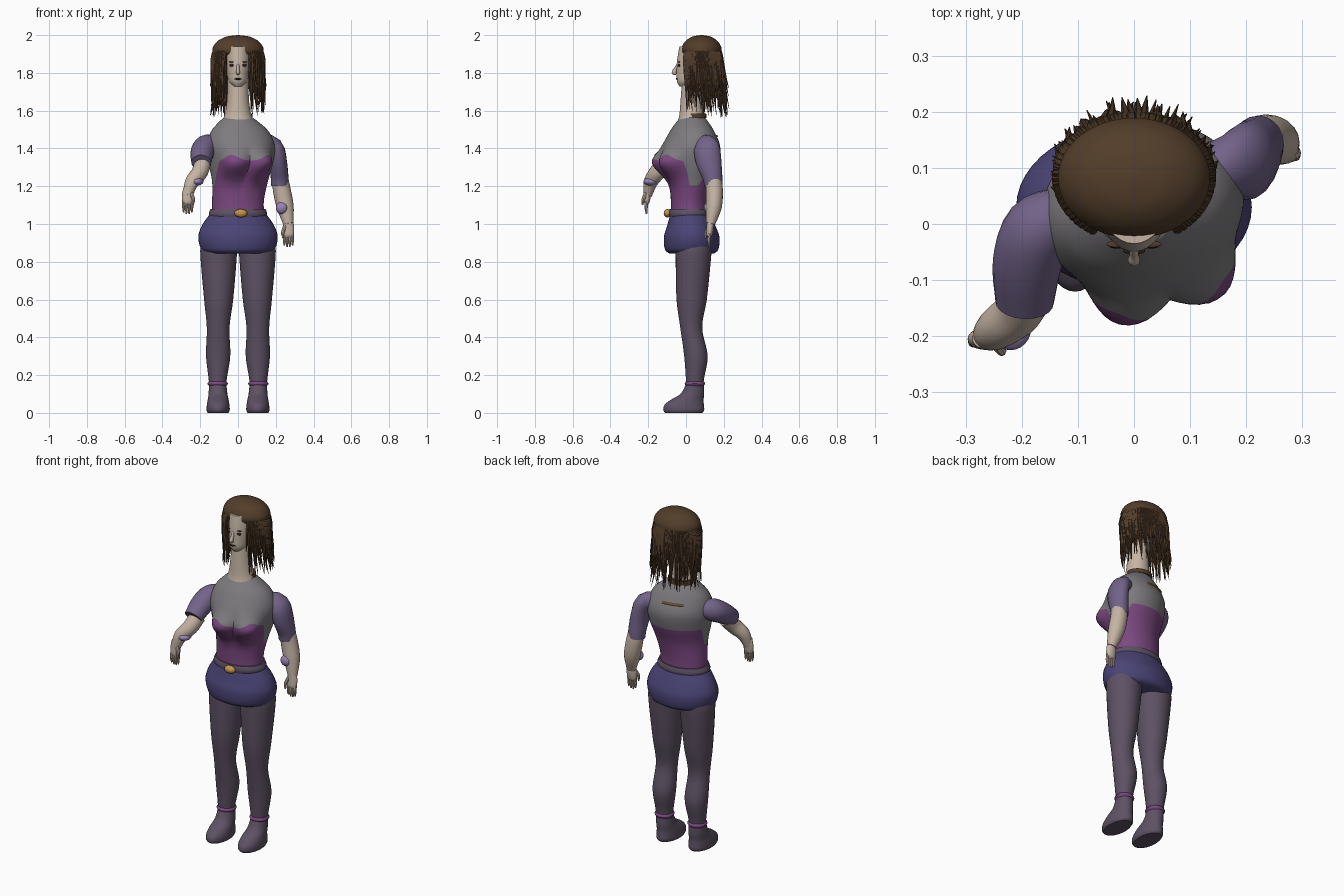
import bpy, bmesh, math, random
from mathutils import Vector, Matrix

random.seed(4)
if "Cube" in bpy.data.objects:
    bpy.data.objects.remove(bpy.data.objects["Cube"])


def material(name, *rgb):
    m = bpy.data.materials.new(name)
    m.use_nodes = True
    m.diffuse_color = (*rgb, 1)
    bsdf = next(n for n in m.node_tree.nodes if n.type == "BSDF_PRINCIPLED")
    bsdf.inputs["Base Color"].default_value = (*rgb, 1)
    return m


SKIN = material("skin", .56, .46, .37)
GREY = material("grey_cloth", .21, .20, .21)
PLUM = material("plum_cloth", .20, .065, .22)
BLUE = material("indigo_cloth", .07, .058, .18)
TIGHTS = material("dusky_tights", .11, .083, .125)
SLEEVE = material("violet_sleeve", .17, .125, .25)
LILAC = material("lilac_trim", .31, .23, .46)
HAIR = material("brown_hair", .085, .047, .023)
GOLD = material("gold", .55, .30, .07)
DARK = material("dark_brown", .03, .018, .018)
built = []


def finish(name, bm, mats):
    bmesh.ops.recalc_face_normals(bm, faces=bm.faces)
    mesh = bpy.data.meshes.new(name)
    bm.to_mesh(mesh)
    bm.free()
    for m in mats:
        mesh.materials.append(m)
    ob = bpy.data.objects.new(name, mesh)
    bpy.context.collection.objects.link(ob)
    built.append(ob)
    return ob


def skin_rings(bm, rings, split=None):
    """Bridge rings of points; rows from split upward take the second material."""
    rows = [[bm.verts.new(p) for p in ring] for ring in rings]
    n = len(rows[0])
    for r in range(len(rows) - 1):
        for i in range(n):
            j = (i + 1) % n
            f = bm.faces.new((rows[r][i], rows[r][j], rows[r + 1][j], rows[r + 1][i]))
            f.material_index = int(split is not None and r >= split)
    bm.faces.new(rows[0][::-1])
    top = bm.faces.new(rows[-1])
    top.material_index = int(split is not None)


def sample(keys, p):
    """Smooth interpolation of key tuples by their first entry."""
    last = len(keys) - 1
    i = max([j for j in range(last) if keys[j][0] <= p] or [0])
    a, b = keys[i], keys[i + 1]
    h = b[0] - a[0]
    s = (p - a[0]) / h

    def slope(j, c):
        lo, hi = keys[max(j - 1, 0)], keys[min(j + 1, last)]
        return (hi[c] - lo[c]) / (hi[0] - lo[0])
    return [(1 + 2 * s) * (1 - s) ** 2 * a[c] + s * s * (3 - 2 * s) * b[c]
            + h * s * (1 - s) * ((1 - s) * slope(i, c) - s * slope(i + 1, c))
            for c in range(1, len(a))]


def loft(name, keys, mat, rows=20, sides=36):
    """Stack of level ellipses, keys are (z, x, y, x radius, y radius)."""
    rings = []
    for r in range(rows + 1):
        z = keys[0][0] + (keys[-1][0] - keys[0][0]) * r / rows
        x, y, rx, ry = sample(keys, z)
        rings.append([(x + max(rx, .001) * math.cos(t), y + max(ry, .001) * math.sin(t), z)
                      for t in (math.tau * i / sides for i in range(sides))])
    bm = bmesh.new()
    skin_rings(bm, rings)
    return finish(name, bm, [mat])


def tube(bm, keys, rows=12, sides=20):
    """Tube along a path, keys are (x, y, z, radius, side radius)."""
    keys = [(i, *k) for i, k in enumerate(keys)]
    pts = [sample(keys, (len(keys) - 1) * r / rows) for r in range(rows + 1)]
    rings = []
    for r, (x, y, z, a, b) in enumerate(pts):
        d = Vector(pts[min(r + 1, rows)][:3]) - Vector(pts[max(r - 1, 0)][:3])
        v = d.cross(Vector((1, 0, 0))).normalized()
        w = v.cross(d).normalized()
        rings.append([Vector((x, y, z)) + w * a * math.cos(t) + v * b * math.sin(t)
                      for t in (math.tau * i / sides for i in range(sides))])
    skin_rings(bm, rings)


def limb(name, keys, mat, **kw):
    bm = bmesh.new()
    tube(bm, keys, **kw)
    return finish(name, bm, [mat])


def ball(name, centre, size, mat):
    bm = bmesh.new()
    bmesh.ops.create_uvsphere(bm, u_segments=24, v_segments=14, radius=1,
                              matrix=Matrix.Translation(centre) @ Matrix.Diagonal((*size, 1)))
    return finish(name, bm, [mat])


# Torso: twisted sections with a bust, bodice edge follows the split row
TORSO = [(1.04, 0, .02, .14, .10, 0), (1.12, 0, .02, .137, .10, .05),
         (1.22, .01, .025, .148, .11, .18), (1.32, .015, .03, .172, .137, .28),
         (1.41, .015, .03, .182, .148, .28), (1.49, .01, .032, .155, .115, .25),
         (1.545, .003, .034, .10, .08, .2), (1.575, 0, .035, .06, .055, .1)]


def torso_point(t, z, grow=1):
    x, y, rx, ry, yaw = sample(TORSO, z)
    dz = (z - 1.32) / (.045 if z > 1.32 else .06)
    g = grow * (1 + .5 * math.exp(-((abs(t) - .33) / .28) ** 2 / 2 - dz * dz / 2))
    lx, ly = rx * g * math.sin(t), -ry * g * math.cos(t)
    return Vector((x + lx * math.cos(yaw) - ly * math.sin(yaw),
                   y + lx * math.sin(yaw) + ly * math.cos(yaw), z))


def bodice_edge(t):
    a = abs(t)
    if a < .9:
        return 1.335 + .032 * math.exp(-((a - .45) / .22) ** 2)
    if a < 1.3:
        return 1.335 - .13 * (a - .9) / .4
    return 1.205 + .11 * min(max((a - 1.75) / .4, 0), 1)


angles = [-math.pi + math.tau * i / 96 for i in range(96)]
HALF = 26
torso_rings = []
for r in range(2 * HALF + 1):
    low, s = r <= HALF, (r if r <= HALF else r - HALF) / HALF
    torso_rings.append([torso_point(t, 1.04 + (bodice_edge(t) - 1.04) * s if low else
                                    bodice_edge(t) + (1.575 - bodice_edge(t)) * s)
                        for t in angles])
bm = bmesh.new()
skin_rings(bm, torso_rings, HALF)
finish("torso", bm, [PLUM, GREY])
limb("back_clasp", [(*torso_point(math.pi + k * .12, 1.465, 1.01), .006, .006)
                    for k in range(-3, 4)], GOLD, sides=8)

# Skirt, belt and buckle
loft("skirt", [(.845, 0, .03, .165, .12), (.86, 0, .03, .192, .14), (.93, 0, .03, .21, .147),
               (.99, 0, .028, .192, .128), (1.05, 0, .022, .152, .106)], BLUE, sides=48)
loft("belt", [(1.035, 0, .02, .15, .107), (1.055, 0, .02, .155, .112),
              (1.08, 0, .02, .145, .106)], TIGHTS, rows=6, sides=48)
ball("belt_buckle", (.015, -.098, 1.057), (.034, .02, .022), GOLD)

# Legs, anklets and feet
for side, s in (("left", 1), ("right", -1)):
    loft(side + "_leg", [(.12, s * .1075, .047, .045, .046), (.17, s * .1075, .047, .047, .047),
                         (.3, s * .105, .0525, .064, .062), (.45, s * .105, .028, .06, .058),
                         (.6, s * .1025, .03, .077, .08), (.85, s * .1025, .04, .0975, .095),
                         (.9, s * .1, .04, .095, .095)], TIGHTS, rows=36)
    loft(side + "_anklet", [(.143, s * .1075, .047, .046, .047), (.155, s * .1075, .047, .054, .054),
                            (.167, s * .1075, .047, .046, .047)], PLUM, rows=6)
    loft(side + "_foot", [(0, s * .105, -.012, .055, .098), (.012, s * .105, -.012, .061, .108),
                          (.04, s * .105, -.01, .06, .105), (.065, s * .105, .003, .056, .09),
                          (.1, s * .106, .033, .05, .063), (.15, s * .1075, .047, .046, .048)],
         TIGHTS, rows=24)

# Sleeves and forearms
limb("right_sleeve", [(-.12, .02, 1.42, .05, .05), (-.17, -.01, 1.41, .062, .062),
                      (-.19, -.07, 1.375, .062, .058), (-.195, -.14, 1.325, .052, .05)], SLEEVE)
limb("right_forearm", [(-.185, -.11, 1.325, .044, .044), (-.205, -.155, 1.27, .043, .043),
                       (-.245, -.187, 1.22, .037, .037), (-.266, -.203, 1.15, .024, .022)], SKIN)
ball("right_elbow_trim", (-.22, -.185, 1.225), (.037, .04, .022), LILAC)
limb("left_sleeve", [(.12, .09, 1.42, .05, .05), (.19, .108, 1.405, .05, .068),
                     (.212, .12, 1.33, .047, .068), (.22, .14, 1.25, .047, .053),
                     (.222, .145, 1.205, .046, .048)], SLEEVE)
limb("left_forearm", [(.222, .143, 1.25, .042, .043), (.232, .15, 1.18, .047, .045),
                      (.25, .147, 1.09, .045, .042), (.267, .13, 1.0, .027, .024)], SKIN)
ball("left_elbow_trim", (.232, .118, 1.085), (.032, .024, .032), LILAC)


# Hands with four fingers and a thumb
def hand(side, x, y, z, inward):
    bm = bmesh.new()
    tube(bm, [(x, y, z, .022, .018), (x, y, z - .035, .03, .019),
              (x, y - .004, z - .075, .029, .016), (x, y - .006, z - .09, .02, .01)])
    for i in range(4):
        fx = x + (i - 1.5) * .0145
        drop = .145 - .008 * abs(i - 1.5)
        tube(bm, [(fx, y - .003, z - .065, .008, .009), (fx, y - .007, z - .105, .008, .009),
                  (fx, y - .005, z - drop, .004, .004)], 6, 8)
    tube(bm, [(x + inward * .018, y - .008, z - .03, .01, .01),
              (x + inward * .03, y - .022, z - .065, .009, .009),
              (x + inward * .028, y - .026, z - .095, .004, .004)], 6, 8)
    finish(side + "_hand", bm, [SKIN])


hand("left", .267, .128, 1.02, -1)
hand("right", -.266, -.204, 1.195, 1)

# Neck, collar and face
loft("neck", [(1.53, 0, .03, .088, .075), (1.58, 0, .03, .07, .065),
              (1.65, 0, .031, .059, .06), (1.78, 0, .038, .054, .058)], SKIN)
loft("nape_collar", [(1.56, 0, .045, .076, .064), (1.585, 0, .045, .073, .062)], HAIR, rows=2)
loft("head", [(1.728, 0, -.005, .022, .028), (1.75, 0, .008, .045, .055),
              (1.8, 0, .042, .061, .092), (1.86, 0, .058, .069, .106),
              (1.94, 0, .075, .07, .11)], SKIN)
limb("nose", [(0, -.04, 1.85, .007, .008), (0, -.054, 1.82, .008, .01),
              (0, -.064, 1.803, .011, .012), (0, -.052, 1.793, .008, .006)], SKIN, sides=12)
ball("mouth", (0, -.048, 1.768), (.02, .006, .005), DARK)
for side, s in (("left", 1), ("right", -1)):
    ball(side + "_eye", (s * .031, -.037, 1.84), (.015, .007, .007), DARK)
    ball(side + "_brow", (s * .032, -.036, 1.858), (.017, .006, .003), HAIR)

# Hair cap and hanging strands, open around the face
loft("hair_cap", [(1.895, 0, .082, .122, .096), (1.91, 0, .082, .134, .106),
                  (1.935, 0, .082, .133, .105), (1.965, 0, .082, .112, .088),
                  (1.985, 0, .082, .08, .063), (1.995, 0, .082, .048, .038),
                  (2, 0, .082, .004, .004)], HAIR, rows=36, sides=48)
bm = bmesh.new()
COUNT = 170
for i in range(COUNT):
    a = .56 + (math.tau - 1.12) * (i + random.uniform(-.4, .4)) / (COUNT - 1)
    inner = .84 if i % 3 == 0 else .96
    length = random.uniform(.17, .34) + .02 * (1 - math.cos(a)) / 2
    spread, drift = random.uniform(1.0, 1.16), random.uniform(.005, .03)
    sway = random.uniform(-.06, .06)

    def at(scale, turn, back, drop, radius):
        return (.13 * scale * math.sin(a + turn), .082 - .104 * scale * math.cos(a + turn) + back,
                1.92 - drop, radius, radius)
    tube(bm, [at(inner, 0, 0, 0, .007), at(inner + .1, 0, 0, .05, .0085),
              at(inner + .1, sway, drift / 2, length * .6, .0065),
              at(spread, sway * 2, drift, length, .001)], 6, 6)
finish("hair_strands", bm, [HAIR])

# Smooth shading with sharp edges kept
bpy.ops.object.select_all(action="DESELECT")
for ob in built:
    ob.select_set(True)
bpy.context.view_layer.objects.active = built[0]
bpy.ops.object.shade_smooth_by_angle(angle=math.radians(40))
